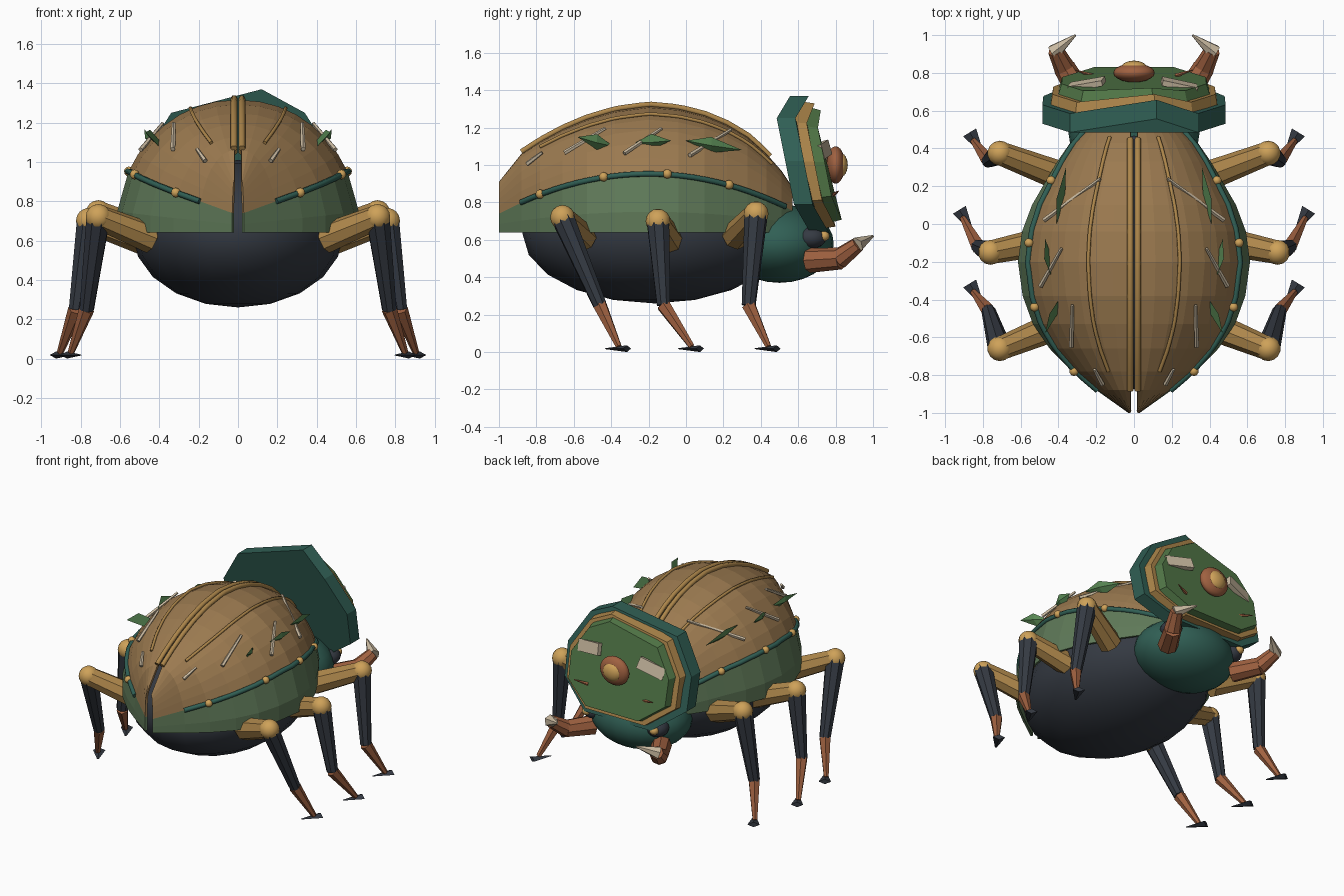
import bpy, bmesh, math
from mathutils import Vector, Matrix

old = bpy.data.objects.get("Cube")
if old:
    bpy.data.objects.remove(old, do_unlink=True)


def material(name, r, g, b):
    m = bpy.data.materials.new(name)
    m.use_nodes = True
    m.diffuse_color = (r, g, b, 1)
    m.node_tree.nodes["Principled BSDF"].inputs["Base Color"].default_value = (r, g, b, 1)
    return m


TAN = material("tan_shell", .33, .195, .08)
BRONZE = material("bronze", .42, .24, .07)
GOLD = material("gold", .62, .36, .1)
DARK = material("charcoal", .035, .042, .055)
TEAL = material("deep_teal", .03, .115, .09)
SKIRT = material("sage_green", .113, .19, .097)
MOSS = material("moss_green", .083, .185, .063)
LEAF = material("leaf_green", .1, .25, .09)
COPPER = material("copper", .35, .12, .052)
BEIGE = material("beige", .6, .5, .36)


def finish(obj, mat, mirror):
    bpy.context.scene.collection.objects.link(obj)
    if mat:
        obj.data.materials.append(mat)
    if mirror:
        obj.modifiers.new("Mirror", 'MIRROR')
    return obj


def mesh_object(name, bm, mat, mirror=False, smooth=False):
    me = bpy.data.meshes.new(name)
    for f in bm.faces:
        f.smooth = smooth
    bm.to_mesh(me)
    bm.free()
    return finish(bpy.data.objects.new(name, me), mat, mirror)


def ball(name, centre, radii, mat, mirror=False, u=20, v=12):
    bm = bmesh.new()
    bmesh.ops.create_uvsphere(bm, u_segments=u, v_segments=v, radius=1,
                              matrix=Matrix.Translation(centre) @ Matrix.Diagonal((*radii, 1)))
    return mesh_object(name, bm, mat, mirror, True)


def limb(name, a, b, r1, r2, mat, sides=8, flat=1):
    a, b = Vector(a), Vector(b)
    d = b - a
    m = (Matrix.Translation((a + b) / 2) @ Matrix.Diagonal((1, 1, flat, 1))
         @ d.to_track_quat('Z', 'Y').to_matrix().to_4x4())
    bm = bmesh.new()
    bmesh.ops.create_cone(bm, cap_ends=True, segments=sides, radius1=r1, radius2=r2,
                          depth=d.length, matrix=m)
    return mesh_object(name, bm, mat, True)


def tube(name, pts, r, mat):
    cu = bpy.data.curves.new(name, 'CURVE')
    cu.dimensions = '3D'
    cu.bevel_depth = r
    cu.bevel_resolution = 1
    cu.use_fill_caps = True
    sp = cu.splines.new('POLY')
    sp.points.add(len(pts) - 1)
    for p, q in zip(sp.points, pts):
        p.co = (*q, 1)
    return finish(bpy.data.objects.new(name, cu), mat, True)


# Wing shell: stations of y, half width and ridge height
STATIONS = [(-1, .03, .91), (-.88, .2, 1.06), (-.78, .33, 1.125), (-.66, .45, 1.19),
            (-.53, .54, 1.245), (-.38, .595, 1.29), (-.2, .62, 1.315), (-.04, .598, 1.3),
            (.1, .545, 1.265), (.22, .475, 1.215), (.33, .41, 1.15), (.43, .34, 1.06),
            (.51, .26, .97), (.57, .18, .88)]
MID, LOW, GAP = .66, .64, .018


def section(y):
    for p, q in zip(STATIONS, STATIONS[1:]):
        if y <= q[0]:
            t = (y - p[0]) / (q[0] - p[0])
            return p[1] + t * (q[1] - p[1]), p[2] + t * (q[2] - p[2]) - MID


def rim_angle(y):
    rim = .95 - .21 * ((y + .2) / .8) ** 2
    return math.asin((rim - MID) / section(y)[1])


def on_shell(y, ang, lift=0.0):
    w, h = section(y)
    return Vector((GAP + (w - GAP + lift) * math.cos(ang), y, MID + (h + lift) * math.sin(ang)))


def at_height(y, z, lift):
    return on_shell(y, math.asin((z - MID) / section(y)[1]), lift)


def span(a, b, n):
    return [a + (b - a) * i / (n - 1) for i in range(n)]


bm = bmesh.new()
rows = []
for y, w, top in STATIONS:
    a = rim_angle(y)
    pts = [Vector((w * .99, y, LOW)), on_shell(y, a * .3)]
    pts += [on_shell(y, t) for t in span(a, math.pi / 2, 8)]
    rows.append([bm.verts.new(p) for p in pts])
for r, s in zip(rows, rows[1:]):
    for i in range(len(r) - 1):
        f = bm.faces.new((r[i], s[i], s[i + 1], r[i + 1]))
        f.material_index = 1 if i < 2 else 0
shell = mesh_object("wing_shell", bm, TAN)
shell.data.materials.append(SKIRT)
solid = shell.modifiers.new("Thickness", 'SOLIDIFY')
solid.thickness = .015
solid.offset = -1
shell.modifiers.new("Mirror", 'MIRROR')

# Shell trim: seam rails, ribs, rim band and studs
tube("seam_rail", [on_shell(y, math.pi / 2, .01) + Vector((.002, 0, 0))
                   for y in span(-.88, .45, 24)], .017, BRONZE)
tube("shell_rib", [on_shell(y, math.acos(.37), .006) for y in span(-.78, .46, 24)], .01, BRONZE)
tube("rim_band", [on_shell(y, rim_angle(y), .005) for y in span(-.88, .53, 24)], .016, TEAL)
for y in (-.78, -.44, -.1, .23):
    ball("rim_stud", on_shell(y, rim_angle(y), .012), (.025,) * 3, GOLD, True, 10, 6)

# Straws and leaves caught on the shell
for y1, z1, y2, z2 in ((-.85, .99, -.77, 1.05), (-.65, 1.05, -.43, 1.18),
                       (-.33, 1.05, -.13, 1.18), (.02, 1.04, .24, 1.17)):
    limb("straw", at_height(y1, z1, .02), at_height(y2, z2, .02), .013, .009, BEIGE, 5)
for base, tip in (((.41, .0, 1.13), (.36, .3, 1.08)), ((.44, -.27, 1.12), (.47, -.08, 1.13)),
                  ((.39, -.39, 1.1), (.47, -.58, 1.15))):
    base, tip = Vector(base), Vector(tip)
    mid = base.lerp(tip, .45)
    side = Vector((.022, 0, .042))
    fold = Vector((.02, 0, -.004))
    bm = bmesh.new()
    a, b, c, d, e = [bm.verts.new(p) for p in (base, mid + side, tip, mid - side, mid + fold)]
    for tri in ((a, b, e), (b, c, e), (c, d, e), (d, a, e), (a, d, c, b)):
        bm.faces.new(tri)
    bmesh.ops.recalc_face_normals(bm, faces=bm.faces)
    mesh_object("leaf", bm, LEAF, True)

# Body, head and eyes
ball("body", (0, -.17, .635), (.535, .705, .375), DARK, u=20, v=10)
ball("head", (0, .5, .58), (.35, .29, .21), TEAL, u=24, v=14)
ball("eye", (.25, .67, .61), (.07, .08, .057), DARK, True, 14, 8)
ball("eye_bead", (.265, .738, .62), (.032, .03, .028), GOLD, True, 10, 6)

# Mandibles
limb("mandible_base", (.27, .66, .49), (.37, .83, .5), .067, .058, COPPER)
limb("mandible_bend", (.365, .82, .5), (.415, .92, .575), .057, .042, COPPER)
limb("mandible_tip", (.425, .91, .57), (.31, 1, .62), .044, .006, BEIGE, 6)

# Legs: knee, hip, ankle, toe
LEGS = {"rear": ((.71, -.66, .72), (.44, -.55, .61), (.77, -.46, .25), (.85, -.36, .03)),
        "middle": ((.76, -.15, .7), (.47, -.09, .6), (.825, -.12, .25), (.905, .03, .03)),
        "front": ((.71, .375, .74), (.42, .265, .62), (.77, .335, .25), (.85, .44, .03))}
for name, (knee, hip, ankle, toe) in LEGS.items():
    limb(name + "_femur", hip, knee, .077, .062, BRONZE)
    ball(name + "_knee", knee, (.066,) * 3, GOLD, True, 14, 8)
    limb(name + "_tibia", knee, ankle, .064, .038, DARK)
    limb(name + "_tarsus", ankle, toe, .04, .017, COPPER, 6)
    t = Vector((toe[0], toe[1], .018))
    limb(name + "_foot", t + Vector((-.05, -.07, 0)), t + Vector((.02, .045, 0)),
         .006, .04, DARK, 4, .45)

# Raised neck shield: outline of x, z
OUTLINE = [(.12, 1.37), (.34, 1.25), (.485, 1.02), (.48, .79), (.26, .63)]
OUTLINE += [(-x, z) for x, z in OUTLINE[:0:-1]]


def shield_y(z):
    return .635 - (z - 1) * .2 + max(0, z - 1.25) * .8 + max(0, .78 - z) * .4


def shield(name, front, back, mat):
    # front and back are pairs of scale and offset
    bm = bmesh.new()
    rings = []
    for scale, off in (front, back):
        pts = [(x * scale, 1 + (z - 1) * scale) for x, z in OUTLINE]
        rings.append([bm.verts.new((x, shield_y(z) + off, z)) for x, z in pts])
        bm.faces.new(rings[-1])
    n = len(OUTLINE)
    for i in range(n):
        j = (i + 1) % n
        bm.faces.new((rings[0][i], rings[0][j], rings[1][j], rings[1][i]))
    bmesh.ops.recalc_face_normals(bm, faces=bm.faces)
    mesh_object(name, bm, mat)


shield("neck_shield", (1, 0), (1, -.1), TEAL)
shield("shield_rim", (.89, .055), (.92, -.03), BRONZE)
shield("shield_face", (.79, .11), (.84, .03), MOSS)
ball("shield_boss", (0, .8, 1), (.11, .05, .1), COPPER)
ball("boss_cap", (0, .825, 1), (.07, .04, .065), GOLD)

# Plates and splinters on the shield
for x, z, turn, yaw in ((.24, 1.08, .15, -.25), (-.25, 1.06, -.3, .25)):
    bm = bmesh.new()
    m = (Matrix.Translation((x, shield_y(z) + .118, z)) @ Matrix.Rotation(yaw, 4, 'Z')
         @ Matrix.Rotation(.25, 4, 'X') @ Matrix.Rotation(turn, 4, 'Y')
         @ Matrix.Diagonal((.19, .03, .08, 1)))
    bmesh.ops.create_cube(bm, size=1, matrix=m)
    mesh_object("shield_plate", bm, BEIGE)
limb("splinter", (.22, .785, .84), (.31, .815, .86), .012, .003, COPPER, 5)
